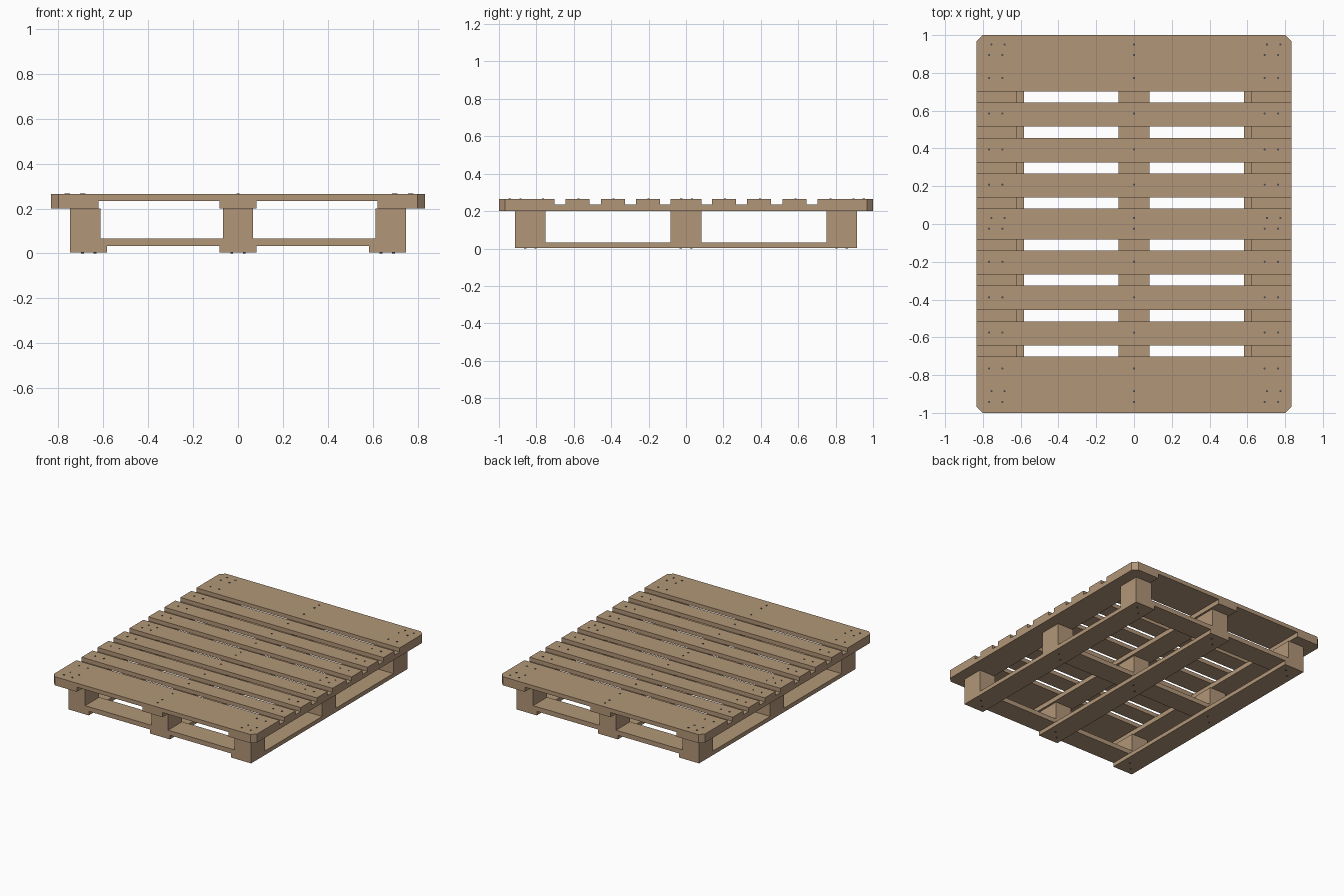
import bpy, bmesh, math
from mathutils import Matrix

if "Cube" in bpy.data.objects:
    bpy.data.objects.remove(bpy.data.objects["Cube"])


def material(name, rgb):
    m = bpy.data.materials.new(name)
    m.diffuse_color = (*rgb, 1)
    m.use_nodes = True
    m.node_tree.nodes["Principled BSDF"].inputs["Base Color"].default_value = m.diffuse_color
    return m


WOOD = material("pale_wood", (0.445, 0.305, 0.188))
STEEL = material("dark_steel", (0.07, 0.075, 0.085))

# Height levels of the stacked layers
Z_RUN, Z_CROSS, Z_BLOCK, Z_STR, Z_DECK, Z_TOP = 0.003, 0.033, 0.067, 0.200, 0.234, 0.264
HALF_X, CUT = 0.833, 0.032


def finish(bm, name, mat):
    bmesh.ops.recalc_face_normals(bm, faces=bm.faces)
    me = bpy.data.meshes.new(name)
    bm.to_mesh(me)
    bm.free()
    me.materials.append(mat)
    ob = bpy.data.objects.new(name, me)
    bpy.context.collection.objects.link(ob)
    return ob


def board(name, x0, x1, y0, y1, z0, z1):
    """Box whose vertical edges are chamfered at the pallet's outer corners."""
    bm = bmesh.new()
    bmesh.ops.create_cube(bm, size=1)
    for v in bm.verts:
        v.co = (x1 if v.co.x > 0 else x0, y1 if v.co.y > 0 else y0, z1 if v.co.z > 0 else z0)
    corner = [e for e in bm.edges if all(
        abs(v.co.x) > HALF_X - 1e-3 and abs(v.co.y) > 0.999 for v in e.verts)
        and abs(e.verts[0].co.z - e.verts[1].co.z) > 1e-3
        and (e.verts[0].co.xy - e.verts[1].co.xy).length < 1e-4]
    if corner:
        bmesh.ops.bevel(bm, geom=corner, offset=CUT, segments=1, affect='EDGES')
    return finish(bm, name, WOOD)


def nails(name, points, z0, z1):
    bm = bmesh.new()
    for x, y in points:
        bmesh.ops.create_cone(bm, cap_ends=True, segments=8, radius1=0.006, radius2=0.006,
                              depth=z1 - z0, matrix=Matrix.Translation((x, y, (z0 + z1) / 2)))
    return finish(bm, name, STEEL)


def mirrored(a, b):
    return [(-b, -a), (a, b)]


# Deck boards running across
deck = [(-0.082, 0.082)]
for a, b in [(0.140, 0.267), (0.326, 0.455), (0.515, 0.643), (0.702, 1.0)]:
    deck += mirrored(a, b)
for i, (y0, y1) in enumerate(sorted(deck)):
    board(f"deck_board_{i + 1}", -HALF_X, HALF_X, y0, y1, Z_DECK, Z_TOP)

# Stringer boards below the deck
for i, (x0, x1) in enumerate([(-0.082, 0.082)] + mirrored(0.622, HALF_X)):
    board(f"stringer_board_{i + 1}", x0, x1, -1, 1, Z_STR, Z_DECK)

# Spacer blocks and bottom boards
rows = [(-0.082, 0.082)] + mirrored(0.750, 0.915)
block_x = [(-0.067, 0.067)] + mirrored(0.613, 0.748)
for i, (y0, y1) in enumerate(rows):
    board(f"bottom_cross_board_{i + 1}", -0.748, 0.748, y0, y1, Z_CROSS, Z_BLOCK)
    for j, (x0, x1) in enumerate(block_x):
        board(f"block_{i + 1}_{j + 1}", x0, x1, y0, y1, Z_BLOCK, Z_STR)
for i, (x0, x1) in enumerate([(-0.082, 0.082)] + mirrored(0.583, 0.748)):
    board(f"bottom_runner_{i + 1}", x0, x1, -0.915, 0.915, Z_RUN, Z_CROSS)

# Nail heads on the deck, some rows shifted sideways a little
top = []
for y in (0.95, 0.895, 0.773, 0.585, 0.395, 0.208, 0.032, -0.025,
          -0.2, -0.388, -0.575, -0.765, -0.885, -0.942):
    shift = 0.012 if y in (0.95, 0.032, -0.885) else 0.0
    top += [(x + shift, y) for x in (-0.767, -0.697, 0.692, 0.763)] + [(0, y)]
nails("deck_nails", top, Z_TOP - 0.005, Z_TOP + 0.003)

# Nail heads under the runners
under = [(cx + dx, cy + dx * s) for cx in (-0.665, 0, 0.665) for cy in (-0.832, 0, 0.832)
         for dx in (-0.028, 0.028) for s in (1,)]
nails("runner_nails", under, 0.0, Z_RUN + 0.005)
